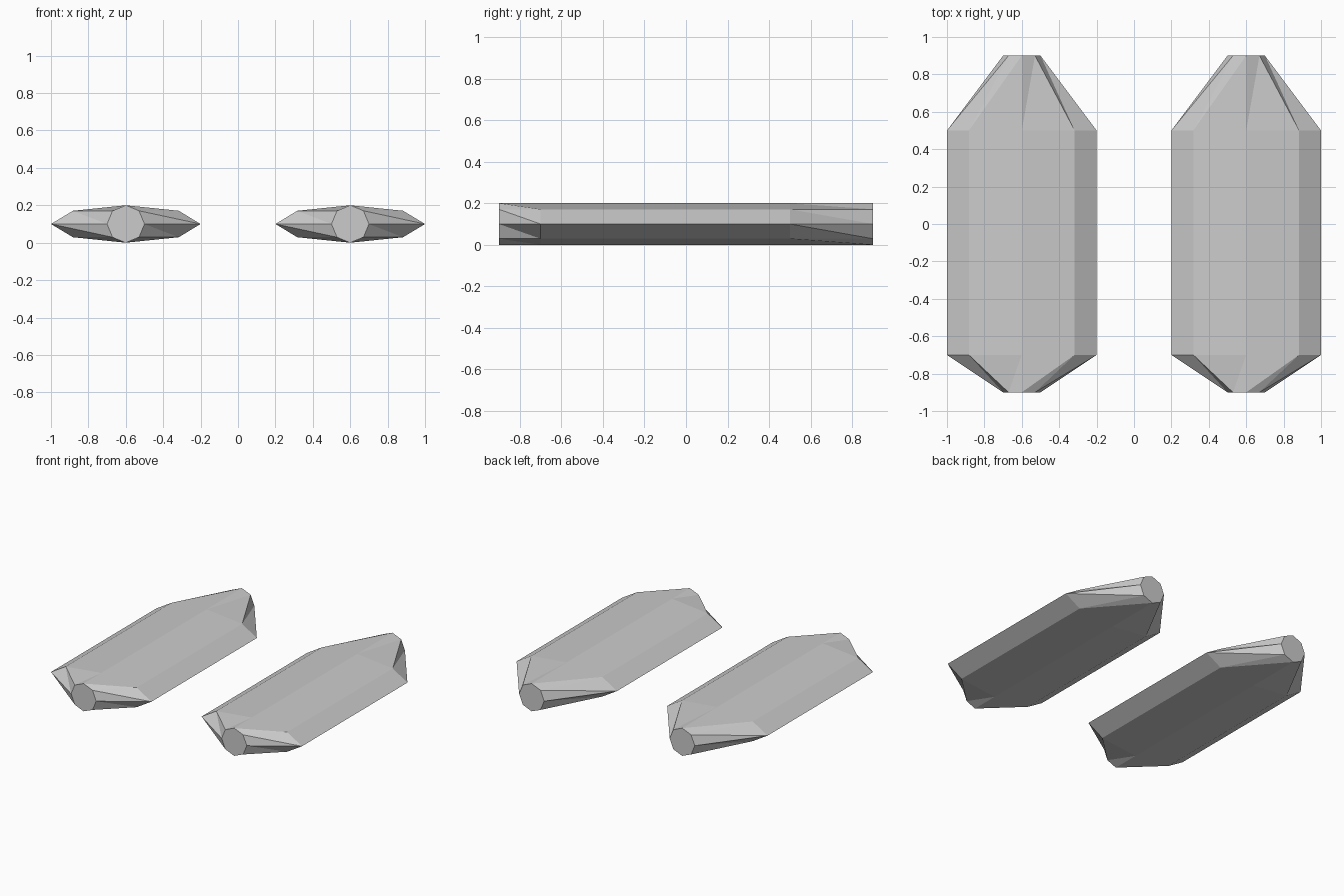
import bpy, bmesh
from math import cos, sin, pi

if "Cube" in bpy.data.objects:
    bpy.data.objects.remove(bpy.data.objects["Cube"])

SIDES = 8
# Stations along the body: y position, half width, half height
STATIONS = [(-0.9, 0.1, 0.1), (-0.7, 0.4, 0.1), (0.5, 0.4, 0.1), (0.9, 0.1, 0.1)]


def make_float(name, x):
    """Flattened octagonal hull lofted through the stations, with flat caps."""
    bm = bmesh.new()
    rings = [[bm.verts.new((w * cos(2 * pi * i / SIDES), y, h * sin(2 * pi * i / SIDES)))
              for i in range(SIDES)] for y, w, h in STATIONS]
    # Side panels, split along a consistent diagonal
    for a, b in zip(rings, rings[1:]):
        for i in range(SIDES):
            j = (i + 1) % SIDES
            bm.faces.new((a[i], a[j], b[i]))
            bm.faces.new((a[j], b[j], b[i]))
    # End caps
    bm.faces.new(rings[0])
    bm.faces.new(rings[-1])
    bmesh.ops.recalc_face_normals(bm, faces=bm.faces)
    mesh = bpy.data.meshes.new(name)
    bm.to_mesh(mesh)
    bm.free()
    obj = bpy.data.objects.new(name, mesh)
    obj.location = (x, 0, 0.1)
    bpy.context.collection.objects.link(obj)
    return obj


# Pair of identical floats side by side
for name, x in (("left_float", -0.6), ("right_float", 0.6)):
    make_float(name, x)
